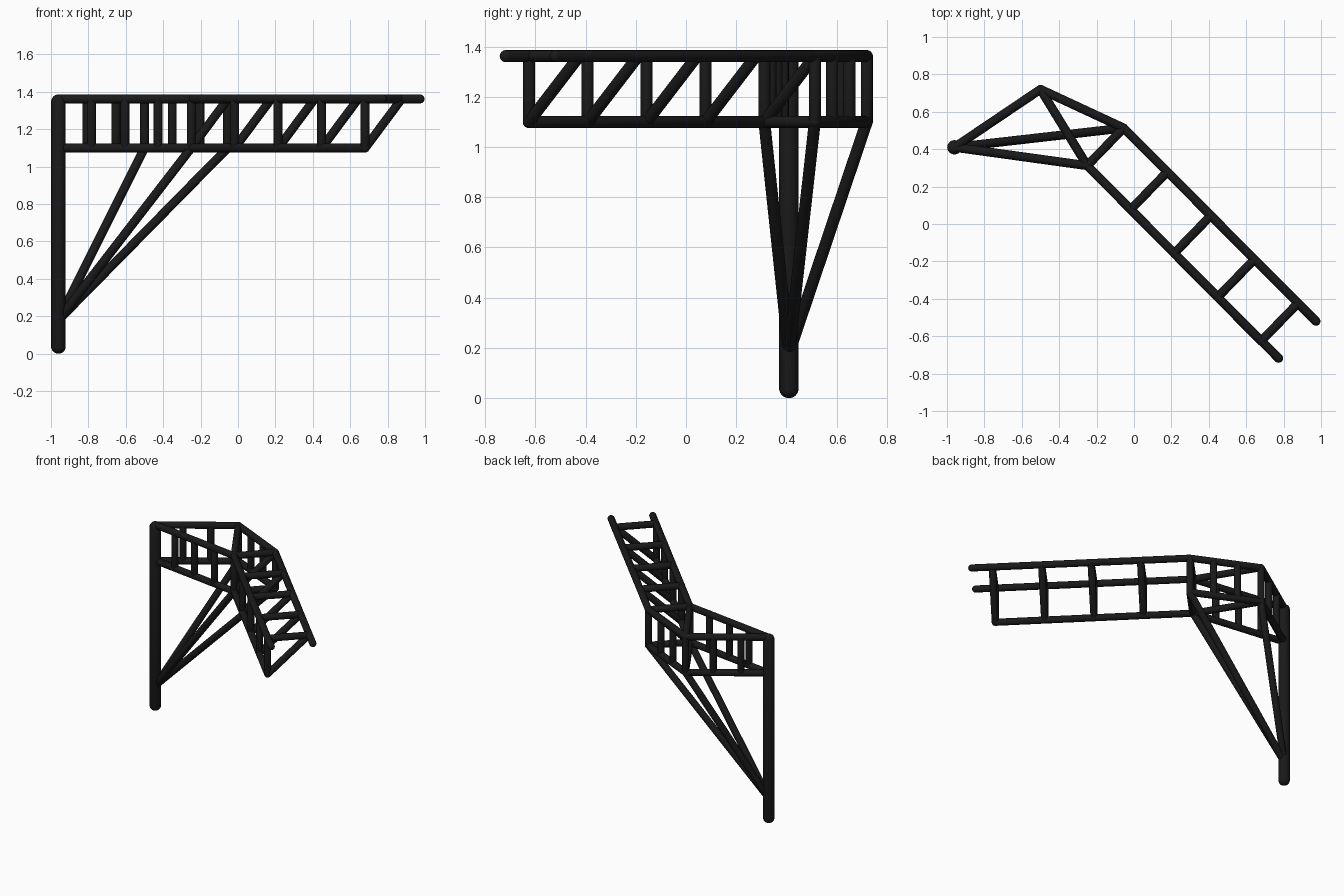
import bpy, bmesh
from mathutils import Vector, Matrix

if "Cube" in bpy.data.objects:
    bpy.data.objects.remove(bpy.data.objects["Cube"])

TOP, LOW = 1.362, 1.10      # heights of upper and lower chords
R = 0.024                   # tube radius

black = bpy.data.materials.new("black_paint")
black.diffuse_color = (0.01, 0.01, 0.01, 1)
black.use_nodes = True
black.node_tree.nodes["Principled BSDF"].inputs["Base Color"].default_value = black.diffuse_color


def add_rod(bm, a, b, r=R):
    """Round-ended tube from a to b: a sphere stretched between both points."""
    a, b = Vector(a), Vector(b)
    d = b - a
    verts = bmesh.ops.create_uvsphere(bm, u_segments=16, v_segments=9, radius=r * 1.01)["verts"]
    for v in verts:
        if v.co.z > 0:
            v.co.z += d.length
    rot = d.to_track_quat('Z', 'Y').to_matrix().to_4x4()
    bmesh.ops.transform(bm, matrix=Matrix.Translation(a) @ rot, verts=verts)


def make(name, rods, r=R):
    bm = bmesh.new()
    for a, b in rods:
        add_rod(bm, a, b, r)
    me = bpy.data.meshes.new(name)
    bm.to_mesh(me)
    bm.free()
    me.materials.append(black)
    for p in me.polygons:
        p.use_smooth = True
    ob = bpy.data.objects.new(name, me)
    bpy.context.collection.objects.link(ob)
    return ob


def at(p, z):
    return Vector((p[0], p[1], z))


# plan points
P = Vector((-0.96, 0.41))
A = Vector((-0.50, 0.72))
B = Vector((-0.055, 0.513))
C = Vector((-0.25, 0.312))
B_end = Vector((0.973, -0.52))
C_end = Vector((0.773, -0.718))
step = Vector((0.2325, -0.2345))
B_st = [B + step * i for i in range(5)]
C_st = [C + step * i for i in range(5)]

# post
make("post", [(at(P, 0.039), at(P, 1.347))], 0.039)

# base frame chords, upper and lower
frame_edges = [(P, A), (A, B), (P, C), (A, C), (B, C)]
make("frame_upper_chords", [(at(a, TOP), at(b, TOP)) for a, b in frame_edges])
make("frame_lower_chords", [(at(a, LOW), at(b, LOW)) for a, b in frame_edges])

# frame uprights: corners plus evenly spaced bars
spots = [A, B, C]
for a, b, n in ((P, A, 3), (A, B, 3), (P, C, 4)):
    spots += [a.lerp(b, i / n) for i in range(1, n)]
make("frame_uprights", [(at(p, LOW), at(p, TOP)) for p in spots])

# arm rails
make("arm_upper_rails", [(at(B, TOP), at(B_end, TOP)), (at(C, TOP), at(C_end, TOP))])
make("arm_lower_rail", [(at(C, LOW), at(C_st[4], LOW))])

# arm rungs, uprights and diagonals
make("arm_rungs", [(at(b, TOP), at(c, TOP)) for b, c in zip(B_st[1:], C_st[1:])])
make("arm_uprights", [(at(c, LOW), at(c, TOP)) for c in C_st[1:]])
make("arm_diagonals", [(at(c, LOW), at(b, TOP)) for b, c in zip(B_st, C_st)])

# braces from the post foot
make("braces", [(at(P, 0.18), at(p, LOW)) for p in (A, B, C)])
